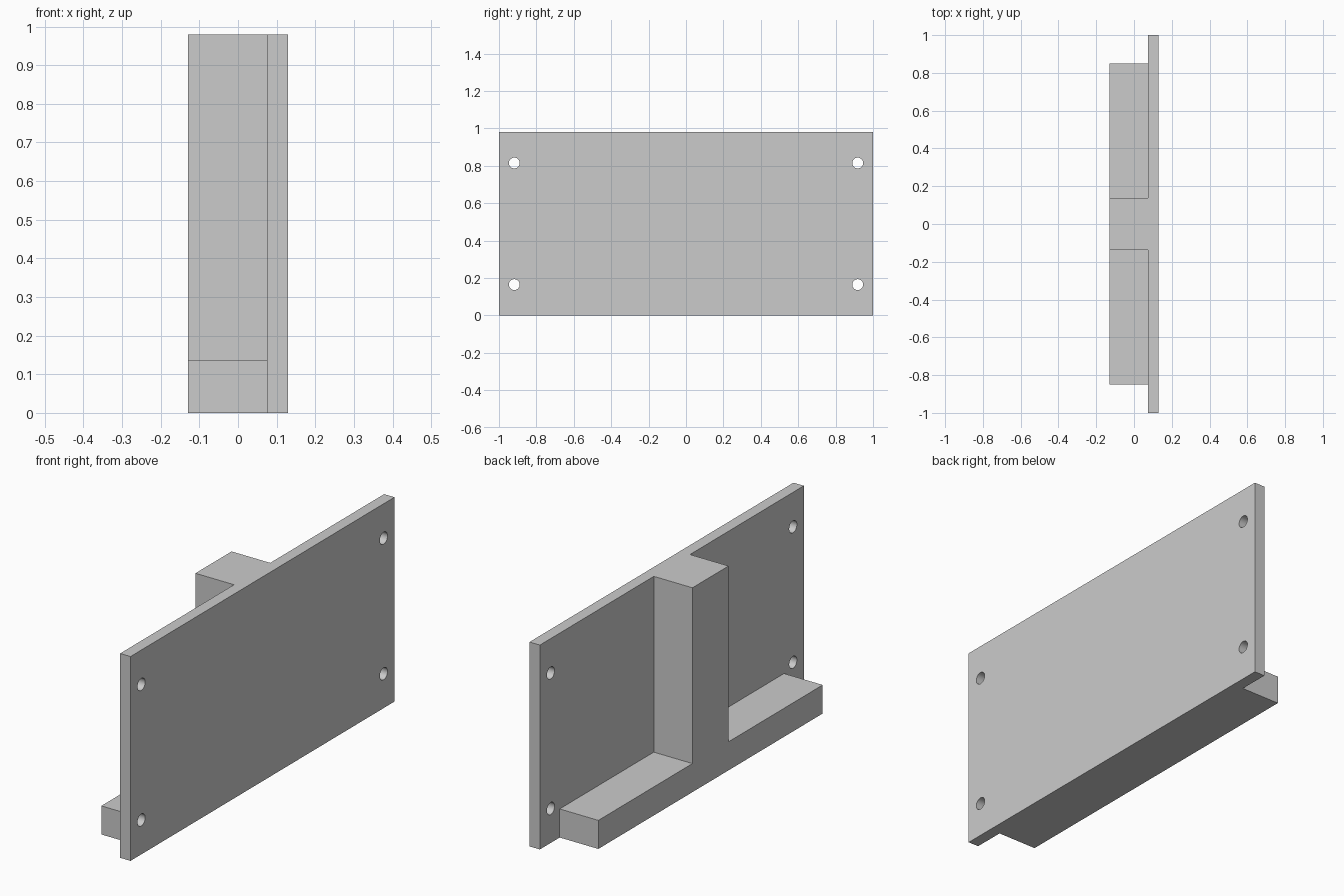
import bpy, bmesh, math

cube = bpy.data.objects.get("Cube")
if cube:
    bpy.data.objects.remove(cube, do_unlink=True)

HEIGHT = 0.98
BACK, JOIN, FACE = -0.13, 0.075, 0.13

grey = bpy.data.materials.new("grey")
grey.use_nodes = True
colour = (0.6, 0.6, 0.6, 1)
grey.diffuse_color = colour
grey.node_tree.nodes["Principled BSDF"].inputs["Base Color"].default_value = colour


def extrude_x(name, outline, x0, x1):
    """Solid made from a (y, z) outline swept from x0 to x1."""
    bm = bmesh.new()
    face = bm.faces.new([bm.verts.new((x0, y, z)) for y, z in outline])
    swept = bmesh.ops.extrude_face_region(bm, geom=[face])["geom"]
    verts = [v for v in swept if isinstance(v, bmesh.types.BMVert)]
    bmesh.ops.translate(bm, verts=verts, vec=(x1 - x0, 0, 0))
    bmesh.ops.recalc_face_normals(bm, faces=bm.faces)
    mesh = bpy.data.meshes.new(name)
    bm.to_mesh(mesh)
    bm.free()
    mesh.materials.append(grey)
    obj = bpy.data.objects.new(name, mesh)
    bpy.context.collection.objects.link(obj)
    return obj


def combine(target, tool, operation):
    mod = target.modifiers.new(tool.name, 'BOOLEAN')
    mod.operation, mod.object, mod.solver = operation, tool, 'EXACT'
    bpy.context.view_layer.objects.active = target
    bpy.ops.object.modifier_apply(modifier=mod.name)
    bpy.data.objects.remove(tool, do_unlink=True)


# Upright plate
plate = extrude_x("mounting_plate", [(-1, 0), (1, 0), (1, HEIGHT), (-1, HEIGHT)], JOIN, FACE)

# Foot bar and central rib as one inverted T, joined to the plate
half = [(0.85, 0), (0.85, 0.137), (0.137, 0.137), (0.137, HEIGHT)]
tee = half + [(-y, z) for y, z in reversed(half)]
combine(plate, extrude_x("foot_and_rib", tee, BACK, JOIN + 0.02), 'UNION')

# Four corner screw holes
for y in (-0.918, 0.918):
    for z in (0.165, 0.815):
        ring = [(y + 0.029 * math.cos(a), z + 0.029 * math.sin(a))
                for a in (math.tau * i / 32 for i in range(32))]
        combine(plate, extrude_x("screw_hole", ring, 0, 0.2), 'DIFFERENCE')

# Smooth hole walls, crisp edges
plate.select_set(True)
bpy.context.view_layer.objects.active = plate
bpy.ops.object.shade_smooth_by_angle(angle=math.radians(30))
